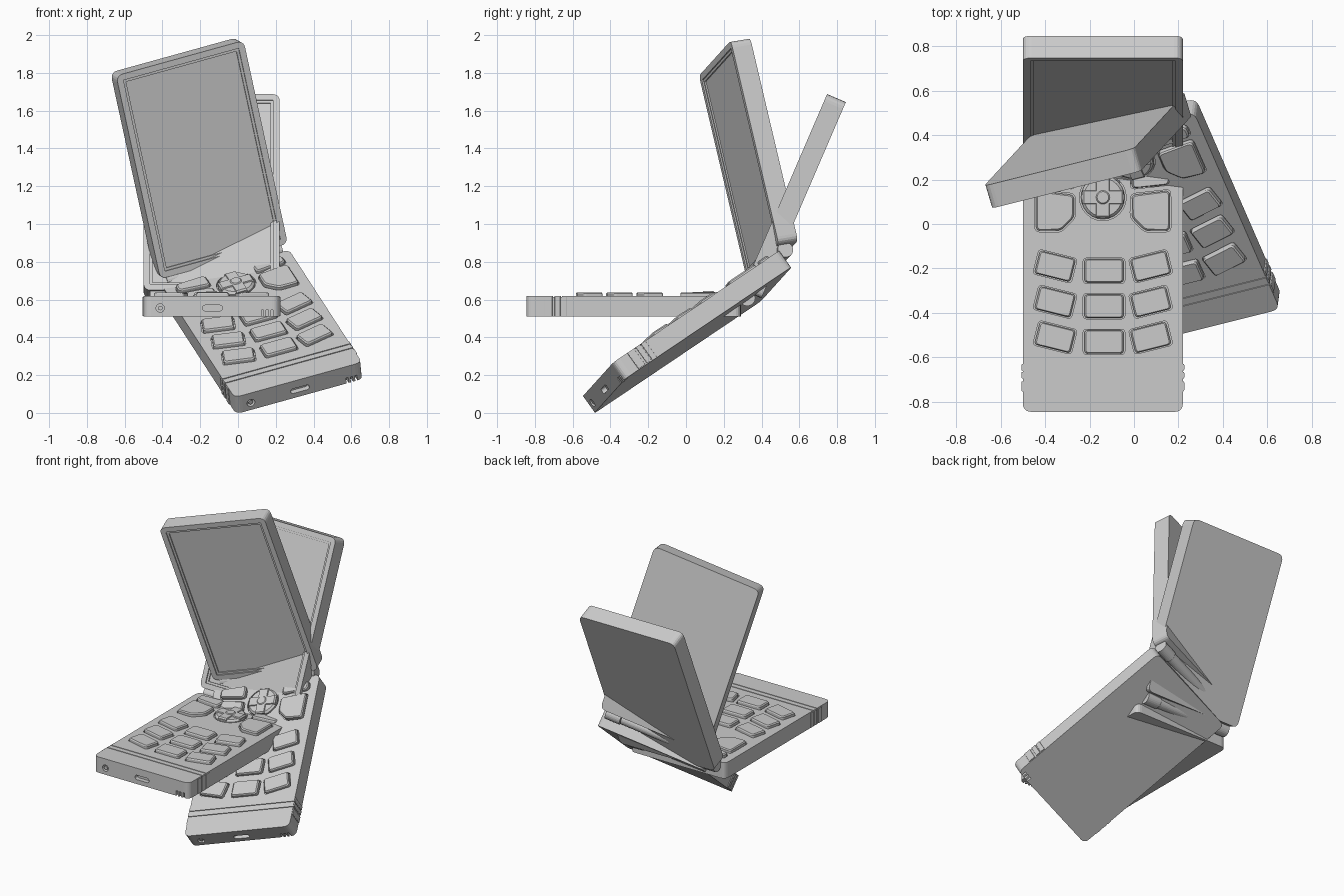
import bpy, bmesh
from math import radians, pi, sin, cos
from mathutils import Matrix, Vector

if "Cube" in bpy.data.objects:
    bpy.data.objects.remove(bpy.data.objects["Cube"])

W, Y0, Y1, T = 0.36, -0.845, 0.29, 0.108      # half width, base ends, thickness


def rounded(pts, r, n=4):
    """Outline with every corner rounded by a small curve."""
    out = []
    for i, p in enumerate(pts):
        p = Vector(p)
        a = Vector(pts[i - 1]) - p
        b = Vector(pts[(i + 1) % len(pts)]) - p
        a, b = p + a.normalized() * r, p + b.normalized() * r
        for k in range(n + 1):
            t = k / n
            out.append(a * (1 - t) ** 2 + p * 2 * t * (1 - t) + b * t * t)
    return out


def rect(cx, cy, w, h, ang=0):
    c, s = cos(ang), sin(ang)
    return [(cx + x * c - y * s, cy + x * s + y * c) for x, y in
            ((-w / 2, -h / 2), (w / 2, -h / 2), (w / 2, h / 2), (-w / 2, h / 2))]


def circle(cx, cy, r, n=24):
    return [Vector((cx + r * cos(2 * pi * k / n), cy + r * sin(2 * pi * k / n))) for k in range(n)]


def prism(bm, pts, z0, z1, bevel=0.0, grow=0.0, m=Matrix()):
    """Extrude an outline, optionally grown, with a sloped top rim."""
    pts = [Vector(p) for p in pts]
    c = sum(pts, Vector((0, 0))) / len(pts)

    def ring(off, z):
        return [bm.verts.new(m @ (p + (p - c).normalized() * off).to_3d() + m.to_3x3() @ Vector((0, 0, z)))
                for p in pts]
    rings = [ring(grow, z0), ring(grow, z1 - bevel)]
    if bevel:
        rings.append(ring(grow - bevel, z1))
    n = len(pts)
    for a, b in zip(rings, rings[1:]):
        for i in range(n):
            bm.faces.new((a[i], a[(i + 1) % n], b[(i + 1) % n], b[i]))
    bm.faces.new(rings[0][::-1])
    bm.faces.new(rings[-1])


def make(name, bm, cutters=()):
    """Turn bmesh into an object and carve the cutters out of it."""
    def to_obj(nm, b):
        bmesh.ops.recalc_face_normals(b, faces=b.faces)
        me = bpy.data.meshes.new(nm)
        b.to_mesh(me)
        b.free()
        ob = bpy.data.objects.new(nm, me)
        bpy.context.collection.objects.link(ob)
        return ob
    ob = to_obj(name, bm)
    helpers = []
    for cbm in cutters:
        c = to_obj("cutter", cbm)
        c.hide_render = True
        mod = ob.modifiers.new("cut", 'BOOLEAN')
        mod.operation, mod.solver, mod.object = 'DIFFERENCE', 'EXACT', c
        helpers.append(c)
    if helpers:
        bpy.context.view_layer.update()
        me = bpy.data.meshes.new_from_object(ob.evaluated_get(bpy.context.evaluated_depsgraph_get()))
        ob.modifiers.clear()
        ob.data = me
        for c in helpers:
            bpy.data.objects.remove(c)
    return ob


# Key outlines: three rows of number keys plus soft keys mirrored left and right
keys = []
for row in range(3):
    keys.append(rounded(rect(0.005, -0.21 - 0.16 * row, 0.175, 0.105), 0.015))
    for s in (-1, 1):
        keys.append(rounded(rect(0.215 * s, -0.19 - 0.16 * row, 0.165, 0.105, s * radians(14)), 0.015))
soft = [(0.30, -0.03), (0.30, 0.15), (0.13, 0.13), (0.13, 0.03), (0.19, -0.03)]
call = [(0.30, 0.178), (0.30, 0.235), (0.13, 0.245), (0.13, 0.16)]
for s in (-1, 1):
    for shape in (soft, call):
        keys.append(rounded([(x * s, y) for x, y in shape], 0.02))
PAD = (0.0, 0.12)

# Base with key pockets, sockets, strap slots and groove lines
bm = bmesh.new()
prism(bm, rounded(rect(0, (Y0 + Y1) / 2, 2 * W, Y1 - Y0), 0.04, 5), 0, T)
pockets = bmesh.new()
for k in keys:
    prism(pockets, k, T - 0.012, T + 0.05, grow=0.007)
prism(pockets, circle(*PAD, 0.105), T - 0.012, T + 0.05)
for y in (-0.66, -0.70):
    prism(pockets, rect(0, y, 0.8, 0.006), T - 0.005, T + 0.05)
face = Matrix.Translation((0, Y0 + 0.03, 0)) @ Matrix.Rotation(pi / 2, 4, 'X')
prism(pockets, circle(-0.272, 0.045, 0.022), 0, 0.1, m=face)
prism(pockets, rounded(rect(0.005, 0.045, 0.105, 0.03), 0.014), 0, 0.1, m=face)
for x in (0.27, 0.295, 0.32):
    prism(pockets, rect(x, 0.007, 0.012, 0.055), 0, 0.1, m=face)
base = make("base", bm, [pockets])

# Plug pin in the round socket
bm = bmesh.new()
prism(bm, circle(-0.272, 0.045, 0.012, 16), -0.002, 0.026, m=face)
socket_pin = make("socket_pin", bm)

# Side grips near the front end
bm = bmesh.new()
for s in (-1, 1):
    for y, l in ((-0.645, 0.03), (-0.68, 0.03), (-0.73, 0.045)):
        prism(bm, rounded(rect(s * W, y, 0.012, l), 0.005), 0.004, T - 0.004)
side_grips = make("side_grips", bm)

# Raised keys
bm = bmesh.new()
for k in keys:
    prism(bm, k, T - 0.014, T + 0.02, bevel=0.007)
keypad = make("keypad", bm)

# Domed direction pad with a cross on top
bm = bmesh.new()
prism(bm, circle(*PAD, 0.098), T - 0.014, T + 0.014, bevel=0.012)
for w, h in ((0.185, 0.062), (0.062, 0.185)):
    prism(bm, rect(*PAD, w, h), T, T + 0.021, bevel=0.008)
prism(bm, circle(*PAD, 0.032, 16), T, T + 0.026, bevel=0.006)
direction_pad = make("direction_pad", bm)

# Tilted lid with a stepped screen recess
lid_m = Matrix.Translation((0, 0.30, 0.14)) @ Matrix.Rotation(radians(66.7), 4, 'X')
L = 1.13
bm = bmesh.new()
prism(bm, rounded(rect(0, L / 2, 2 * W, L), 0.04, 5), -T, 0, m=lid_m)
steps = []
for inset, depth in ((0.034, 0.008), (0.048, 0.016)):
    c = bmesh.new()
    prism(c, rect(0, L / 2, 2 * (W - inset), L - 2 * inset), -depth, 0.05, m=lid_m)
    steps.append(c)
lid = make("screen_lid", bm, steps)

# Hinge barrel with end collars
bm = bmesh.new()
side = Matrix.Rotation(pi / 2, 4, 'Y') @ Matrix.Rotation(pi / 2, 4, 'Z')
side = Matrix(((0, 0, 1, 0), (1, 0, 0, 0.325), (0, 1, 0, 0.098), (0, 0, 0, 1)))
prism(bm, circle(0, 0, 0.036), -0.22, 0.22, m=side)
for s in (-1, 1):
    a, b = sorted((0.225 * s, 0.325 * s))
    prism(bm, circle(0, 0, 0.042), a, b, m=side)
hinge = make("hinge", bm)

# Two poses: one phone lying level, one tilted and turned behind it
level = Matrix.Translation((-0.14, 0, 0.51))
u = Vector((0.94, 0.235, 0.26)).normalized()
v = Vector((-0.334, 0.782, 0.527))
v = (v - u * v.dot(u)).normalized()
n = u.cross(v)
rot = Matrix((u, v, n)).transposed().to_4x4()
tilted = Matrix.Translation((-0.01, -0.49, -0.006)) @ rot @ Matrix.Translation((W, -Y0, 0))

for ob in (base, socket_pin, side_grips, keypad, direction_pad, lid, hinge):
    for poly in ob.data.polygons:
        poly.use_smooth = False
    twin = ob.copy()
    twin.name = "tilted_" + ob.name
    bpy.context.collection.objects.link(twin)
    ob.name = "level_" + ob.name
    ob.matrix_world = level
    twin.matrix_world = tilted
